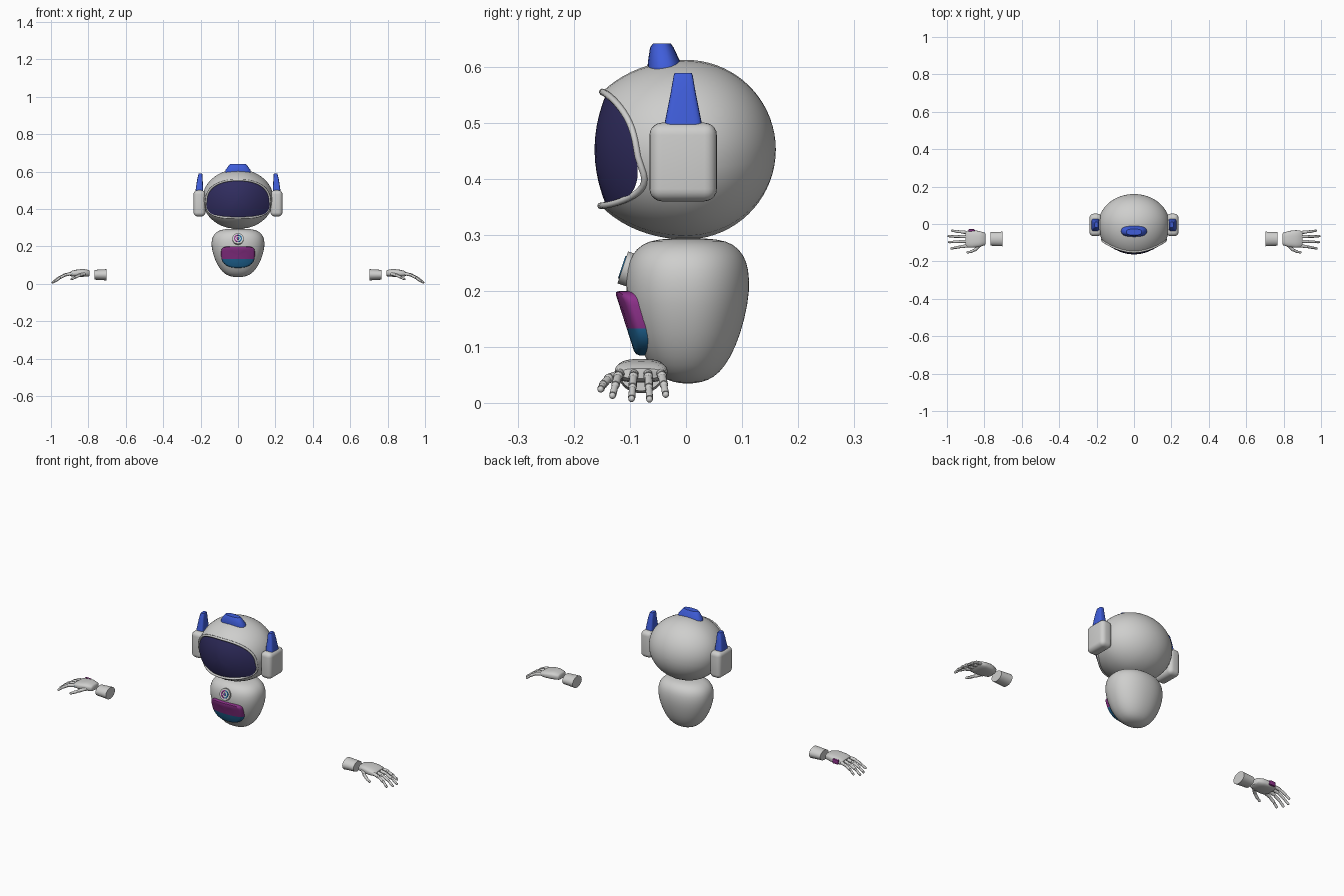
import bpy, bmesh, math
from mathutils import Vector, Matrix

cube = bpy.data.objects.get("Cube")
if cube:
    bpy.data.objects.remove(cube)


def material(name, rgb, rough=0.5):
    m = bpy.data.materials.new(name)
    m.use_nodes = True
    m.diffuse_color = (*rgb, 1)
    bsdf = m.node_tree.nodes["Principled BSDF"]
    bsdf.inputs["Base Color"].default_value = (*rgb, 1)
    bsdf.inputs["Roughness"].default_value = rough
    return m


GREY = material("shell grey", (0.62, 0.62, 0.61))
BLUE = material("bright blue", (0.05, 0.11, 0.70))
NAVY = material("visor navy", (0.03, 0.026, 0.115))
PURPLE = material("purple", (0.26, 0.03, 0.25))
TEAL = material("teal blue", (0.015, 0.14, 0.32))


def finish(name, bm, mats, angle=40):
    bmesh.ops.recalc_face_normals(bm, faces=bm.faces)
    me = bpy.data.meshes.new(name)
    bm.to_mesh(me)
    bm.free()
    for m in mats:
        me.materials.append(m)
    ob = bpy.data.objects.new(name, me)
    bpy.context.scene.collection.objects.link(ob)
    bpy.ops.object.select_all(action="DESELECT")
    ob.select_set(True)
    bpy.context.view_layer.objects.active = ob
    bpy.ops.object.shade_smooth_by_angle(angle=math.radians(angle))
    return ob


def loft(rings, cap=(True, True)):
    bm = bmesh.new()
    rows = [[bm.verts.new(p) for p in ring] for ring in rings]
    n = len(rows[0])
    for a, b in zip(rows, rows[1:]):
        for i in range(n):
            j = (i + 1) % n
            bm.faces.new((a[i], a[j], b[j], b[i]))
    for row, on in zip((rows[0], rows[-1]), cap):
        if on:
            bm.faces.new(row)
    return bm


def oval(a, b_up, b_down, n_up=2.0, n_down=2.0, count=48):
    """Superellipse whose upper and lower halves may differ."""
    pts = []
    for i in range(count):
        t = 2 * math.pi * i / count
        c, s = math.cos(t), math.sin(t)
        b, n = (b_up, n_up) if s >= 0 else (b_down, n_down)
        pts.append((a * math.copysign(abs(c) ** (2 / n), c),
                    b * math.copysign(abs(s) ** (2 / n), s)))
    return pts


# Head shell: swept from the visor opening round to the back pole
HZ = 0.452
AX, FRONT, BACK, AZ = 0.19, 0.195, 0.16, 0.16
opening = [(x, z - 0.012) for x, z in oval(0.170, 0.115, 0.088, 2.3, 3.0, 64)]


def on_head(u):
    return Vector((u.x * AX, u.y * (FRONT if u.y < 0 else BACK), HZ + u.z * AZ))


starts = []
for x, z in opening:
    ux, uz = x / AX, z / AZ
    starts.append(Vector((ux, -math.sqrt(max(0.02, 1 - ux * ux - uz * uz)), uz)).normalized())
pole = Vector((0, 1, 0))
rings = [[on_head(u.slerp(pole, k / 28 * 0.995)) for u in starts] for k in range(29)]
finish("head_shell", loft(rings, (False, True)), [GREY], 60)

# Visor: shallow bulging shield set in the opening
rings = [[(x * s, -0.163 + 2.6 * (x * s) ** 2 + 2.1 * (z * s) ** 2, HZ + z * s)
          for x, z in opening] for s in (0.02, 0.2, 0.4, 0.6, 0.8, 0.92, 1.0)]
finish("visor", loft(rings, (True, False)), [NAVY], 60)

# Rim: rounded lip around the visor
crv = bpy.data.curves.new("visor_rim", "CURVE")
crv.dimensions = "3D"
crv.bevel_depth = 0.006
crv.bevel_resolution = 2
sp = crv.splines.new("POLY")
sp.points.add(len(starts) - 1)
for p, u in zip(sp.points, starts):
    p.co = (*on_head(u), 1)
sp.use_cyclic_u = True
crv.materials.append(GREY)
bpy.context.scene.collection.objects.link(bpy.data.objects.new("visor_rim", crv))

# Torso: egg with a flattened top
profile = [(0.002, 0.035), (0.025, 0.037), (0.047, 0.046), (0.066, 0.065), (0.086, 0.1),
           (0.102, 0.15), (0.111, 0.2), (0.109, 0.24), (0.1, 0.265), (0.082, 0.284),
           (0.055, 0.293), (0.002, 0.295)]
rings = [[(x * 1.29, y + 0.003, z) for x, y in oval(r, r, r, 2.1, 2.35)] for r, z in profile]
torso = finish("torso", loft(rings), [GREY], 80)
torso.modifiers.new("smooth", "SUBSURF").levels = 1

# Chest panel: curved pad, purple above and teal below
outline = oval(0.09, 0.045, 0.070, 5, 2.5)


def panel_ring(scale, back):
    pts = []
    for x, z in outline:
        x, z = x * scale, 0.155 + z * scale
        pts.append((x, -0.127 + (0.2 - z) * 0.32 + 1.9 * x * x + back, z))
    return pts


bm = loft([panel_ring(*a) for a in ((0.02, 0), (0.5, 0), (0.88, 0), (0.96, 0.002),
                                    (1, 0.008), (1, 0.042))])
bmesh.ops.bisect_plane(bm, geom=bm.verts[:] + bm.edges[:] + bm.faces[:],
                       plane_co=(0, 0, 0.133), plane_no=(0, 0, 1))
for f in bm.faces:
    f.material_index = int(f.calc_center_median().z < 0.133)
finish("chest_panel", bm, [PURPLE, TEAL], 50)

# Chest badge: tilted disc with a two-colour ring
tilt = Matrix.Translation((0, -0.106, 0.24)) @ Matrix.Rotation(math.radians(71.5), 4, "X")


def disc(name, outer, inner, low, high, mats):
    sizes = ((inner, low), (outer, low), (outer, high), (inner, high), (inner, low))
    bm = loft([[tilt @ Vector((x, y, h)) for x, y in oval(r, r, r, count=32)]
               for r, h in sizes], (False, False))
    bmesh.ops.remove_doubles(bm, verts=bm.verts, dist=1e-6)
    for f in bm.faces:
        f.material_index = int(f.calc_center_median().x > 0) % len(mats)
    finish(name, bm, mats)


disc("badge", 0.03, 0.0005, -0.012, 0.007, [GREY])
disc("badge_ring", 0.021, 0.015, 0.006, 0.009, [PURPLE, TEAL])
disc("badge_dot", 0.008, 0.0005, 0.006, 0.009, [PURPLE, TEAL])

# Crest: stadium-shaped wedge on top of the head
rings = [[(x, y + c, z) for x, y in oval(a, b, b, 2.6, 2.6, 32)]
         for a, b, c, z in ((0.07, 0.032, -0.037, 0.59), (0.067, 0.029, -0.039, 0.608),
                            (0.048, 0.021, -0.043, 0.634), (0.041, 0.016, -0.043, 0.641))]
finish("crest", loft(rings), [BLUE], 35)

for side, sx in (("left", 1), ("right", -1)):
    # Ear pods
    bm = bmesh.new()
    bmesh.ops.create_cube(bm, size=1, matrix=Matrix.Translation((sx * 0.206, -0.005, 0.43))
                          @ Matrix.Diagonal((0.064, 0.12, 0.14, 1)))
    bmesh.ops.bevel(bm, geom=bm.edges[:], offset=0.022, segments=5, profile=0.5, affect="EDGES")
    finish(side + "_ear_pod", bm, [GREY], 60)

    # Antennas: tapered fins rising from the pods
    rings = [[(sx * (cx + x), y - 0.005, z) for x, y in oval(a, b, b, 5, 5, 24)]
             for cx, a, b, z in ((0.207, 0.021, 0.034, 0.49), (0.206, 0.02, 0.032, 0.505),
                                 (0.204, 0.015, 0.022, 0.555), (0.201, 0.011, 0.017, 0.584),
                                 (0.201, 0.009, 0.015, 0.589))]
    finish(side + "_antenna", loft(rings), [BLUE], 35)

    # Wrist cuff
    rings = [[(sx * x, -0.08 + y, 0.048 + z) for y, z in oval(a, b, b, count=32)]
             for x, a, b in ((0.704, 0.039, 0.030), (0.735, 0.037, 0.028), (0.768, 0.036, 0.026))]
    finish(side + "_cuff", loft(rings), [GREY])

    # Palm
    rings = [[(sx * x, -0.08 + y, cz + z) for y, z in oval(a, b, b, 2.8, 2.8, 32)]
             for x, a, b, cz in ((0.793, 0.026, 0.012, 0.056), (0.798, 0.034, 0.017, 0.057),
                                 (0.83, 0.043, 0.021, 0.058), (0.865, 0.047, 0.019, 0.056),
                                 (0.89, 0.045, 0.015, 0.054), (0.9, 0.036, 0.009, 0.053))]
    finish(side + "_palm", loft(rings), [GREY], 50)

    # Fingers: tapered links between round joints
    base_paths = []
    for y0, y1, s in ((-0.116, -0.131, 0.88), (-0.092, -0.097, 1), (-0.068, -0.065, 1.02),
                      (-0.046, -0.036, 0.84)):
        base_paths.append([Vector((0.885 + dx * s, y0 + (y1 - y0) * k / 3, 0.055 - dz * s))
                           for k, (dx, dz) in enumerate(((0, 0), (0.042, 0.008),
                                                         (0.078, 0.027), (0.104, 0.047)))])
    thumb = [Vector(p) for p in ((0.825, -0.115, 0.052), (0.85, -0.138, 0.044),
                                 (0.872, -0.148, 0.033), (0.89, -0.152, 0.025))]
    bm = bmesh.new()
    for d, path in enumerate(base_paths + [thumb]):
        pts = [Vector((sx * p.x, p.y, p.z)) for p in path]
        for k, p in enumerate(pts):
            r = 0.0098 - 0.0013 * k
            got = bmesh.ops.create_uvsphere(bm, u_segments=12, v_segments=8, radius=r,
                                            matrix=Matrix.Translation(p))
            if sx < 0 and d < 4 and k == 0:
                for f in {f for v in got["verts"] for f in v.link_faces}:
                    f.material_index = 1
            if k < 3:
                axis = pts[k + 1] - p
                turn = axis.to_track_quat("Z", "Y").to_matrix().to_4x4()
                bmesh.ops.create_cone(bm, cap_ends=True, segments=12, radius1=r * 0.82,
                                      radius2=r * 0.9, depth=axis.length * 0.8,
                                      matrix=Matrix.Translation((p + pts[k + 1]) / 2) @ turn)
    finish(side + "_fingers", bm, [GREY, TEAL])

# Coloured side pad on the right hand
bm = bmesh.new()
bmesh.ops.create_cube(bm, size=1, matrix=Matrix.Translation((-0.868, -0.034, 0.057))
                      @ Matrix.Diagonal((0.034, 0.012, 0.024, 1)))
bmesh.ops.bevel(bm, geom=bm.edges[:], offset=0.004, segments=2, profile=0.5, affect="EDGES")
finish("right_hand_pad", bm, [PURPLE])
